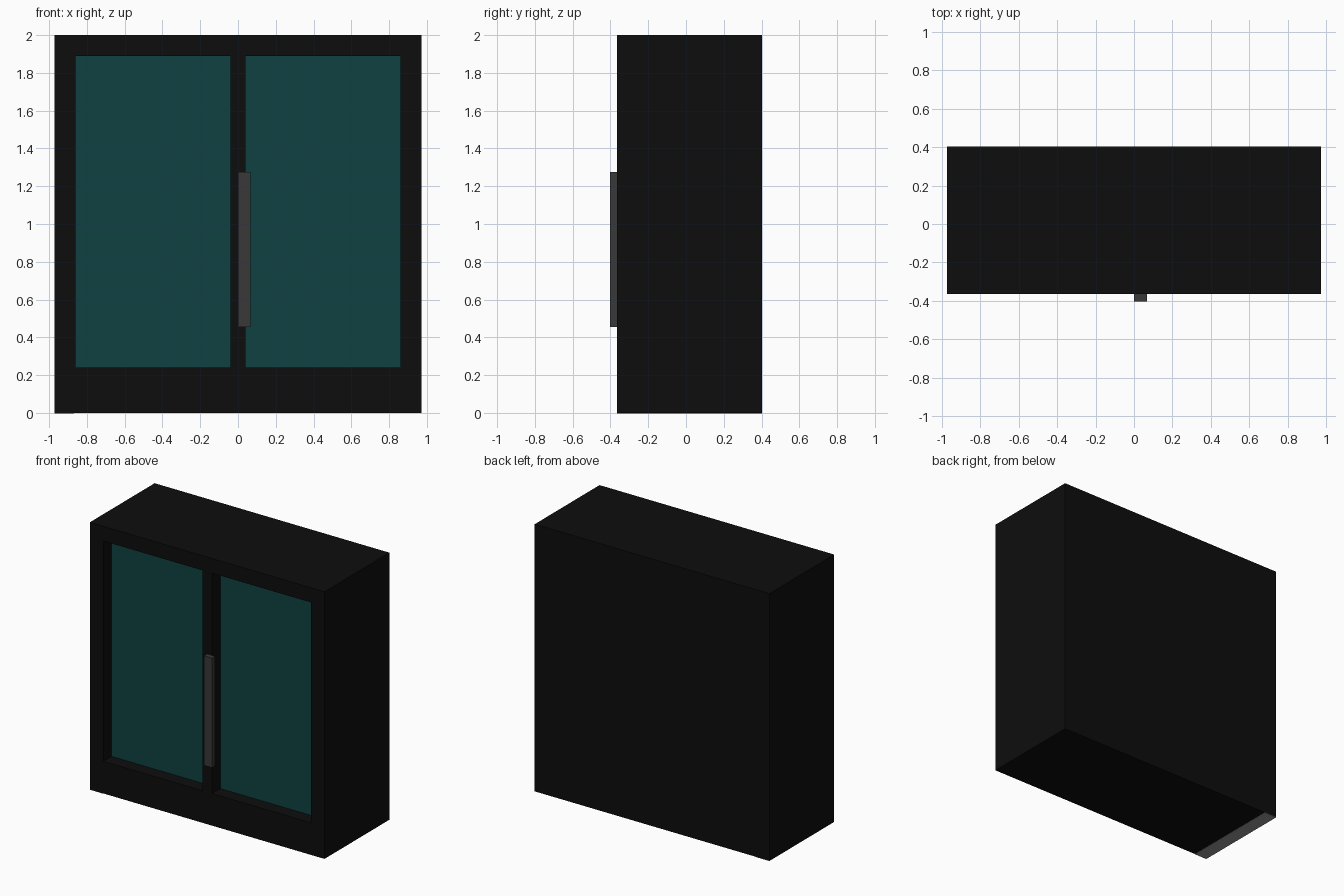
import bpy

cube = bpy.data.objects.get("Cube")
if cube:
    bpy.data.objects.remove(cube, do_unlink=True)


def material(name, color):
    mat = bpy.data.materials.new(name)
    mat.use_nodes = True
    mat.diffuse_color = (*color, 1)
    bsdf = next(n for n in mat.node_tree.nodes if n.type == 'BSDF_PRINCIPLED')
    bsdf.inputs["Base Color"].default_value = (*color, 1)
    return mat


black = material("black", (0.004, 0.004, 0.004))
teal = material("teal glass", (0.005, 0.053, 0.053))
grey = material("dark grey", (0.04, 0.04, 0.04))
light = material("light grey", (0.3, 0.3, 0.3))


def box(name, x, y, z, mat):
    """Box spanning the given (low, high) range on each axis."""
    spans = (x, y, z)
    bpy.ops.mesh.primitive_cube_add(size=1, location=[sum(s) / 2 for s in spans])
    obj = bpy.context.object
    obj.name = name
    obj.scale = [s[1] - s[0] for s in spans]
    bpy.ops.object.transform_apply(location=False, rotation=False, scale=True)
    obj.data.materials.append(mat)
    return obj


W, FRONT, BACK = 0.972, -0.365, 0.402
RECESS = FRONT + 0.105
OPENING = (0.24, 1.89)

# Cabinet body with two window recesses
body = box("cabinet_body", (-W, W), (FRONT, BACK), (0, 2), black)
for side, span in (("right", (-0.86, -0.04)), ("left", (0.04, 0.86))):
    cutter = box(side + "_recess_cutter", span, (FRONT - 0.1, RECESS), OPENING, black)
    cutter.hide_render = True
    cut = body.modifiers.new(side + "_recess", 'BOOLEAN')
    cut.operation = 'DIFFERENCE'
    cut.solver = 'EXACT'
    cut.object = cutter
    bpy.context.view_layer.objects.active = body
    bpy.ops.object.modifier_apply(modifier=cut.name)
    bpy.data.objects.remove(cutter, do_unlink=True)
    # Glass pane at the back of the recess
    box(side + "_glass_pane", span, (RECESS - 0.006, RECESS), OPENING, teal)

# Handle on the centre post
box("door_handle", (0, 0.067), (-0.402, FRONT), (0.455, 1.275), grey)

# Pale strip under one end of the base
box("base_strip", (-W, -W + 0.105), (FRONT, BACK), (-0.002, 0.001), light)
